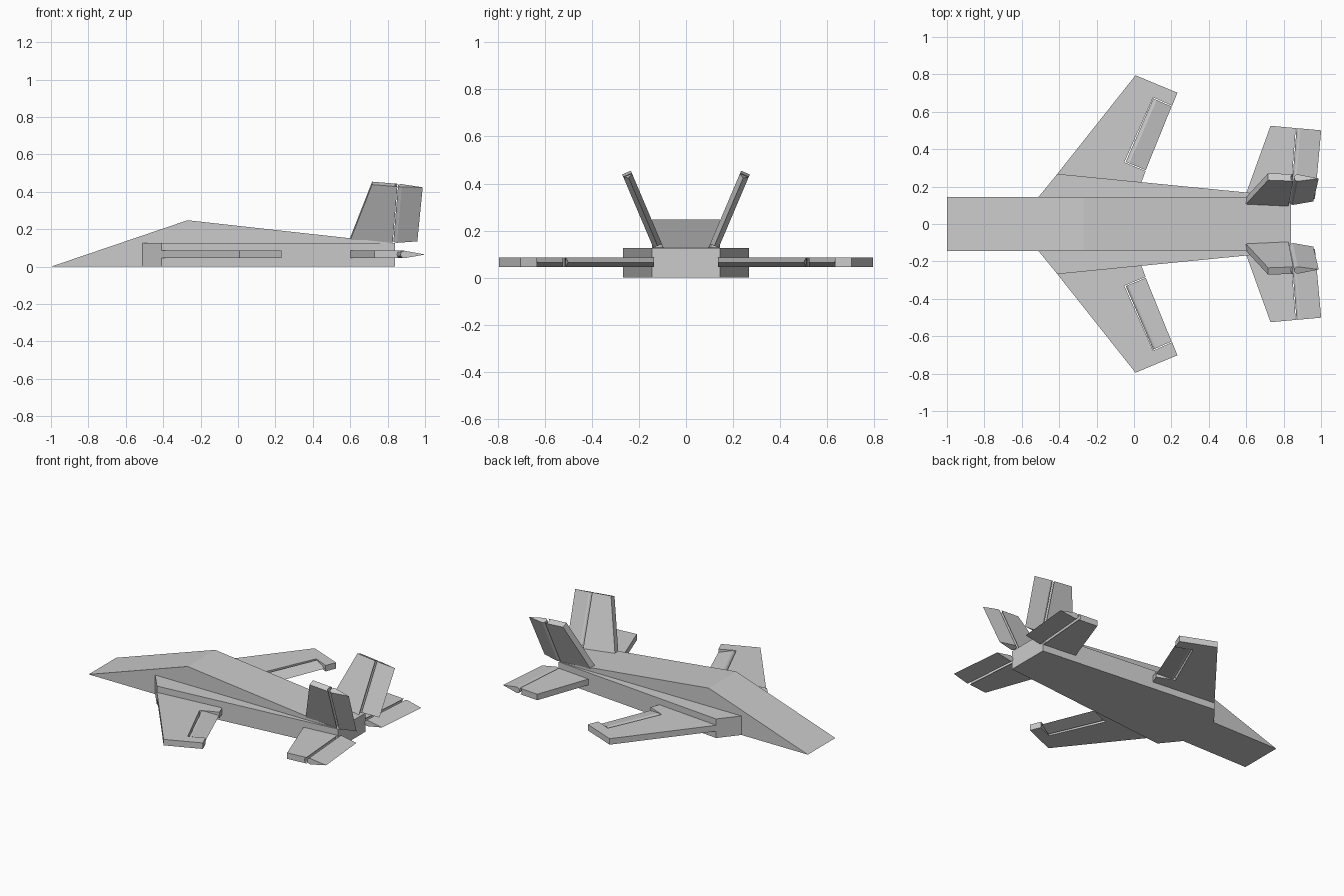
import bpy, bmesh
from math import cos, sin, pi, radians
from mathutils import Vector as V

if "Cube" in bpy.data.objects:
    bpy.data.objects.remove(bpy.data.objects["Cube"])

H = 0.02  # half thickness of every wing panel
UP = V((0, 0, 1))


def loft(name, a, b, mirror=True):
    """Closed solid between two matching outlines, optionally mirrored in y."""
    bm = bmesh.new()
    va, vb = [bm.verts.new(p) for p in a], [bm.verts.new(p) for p in b]
    n = len(a)
    bm.faces.new(va)
    bm.faces.new(vb[::-1])
    for i in range(n):
        j = (i + 1) % n
        bm.faces.new((va[i], vb[i], vb[j], va[j]))
    bmesh.ops.recalc_face_normals(bm, faces=bm.faces)
    me = bpy.data.meshes.new(name)
    bm.to_mesh(me)
    bm.free()
    ob = bpy.data.objects.new(name, me)
    bpy.context.collection.objects.link(ob)
    if mirror:
        ob.modifiers.new("mirror", 'MIRROR').use_axis = (False, True, False)
    return ob


def slab(name, outline, z0, z1):
    return loft(name, [V((x, y, z0)) for x, y in outline],
                [V((x, y, z1)) for x, y in outline])


def flap_section(nose, te, up):
    """Rounded nose tapering to a sharp trailing edge."""
    c = (te - nose).normalized()
    mid = nose + c * H
    arc = [mid + H * (cos(t) * c + sin(t) * up)
           for t in (pi / 2 + pi * k / 6 for k in range(7))]
    return arc + [te]


# Wedge fuselage
side = [(-1, 0), (-0.27, 0.248), (0.84, 0.125), (0.84, 0)]
loft("fuselage", [V((x, -0.145, z)) for x, z in side],
     [V((x, 0.145, z)) for x, z in side], mirror=False)

# Side intakes tapering to the tail
slab("side_intakes", [(-0.51, 0.145), (-0.41, 0.268), (0.84, 0.145)], 0, 0.127)

# Main wings with a notch for the aileron
slab("main_wings", [(-0.39, 0.24), (-0.41, 0.268), (0.008, 0.795), (0.232, 0.702),
                    (0.204, 0.632), (0.103, 0.677), (-0.052, 0.33),
                    (0.062, 0.283), (0.04, 0.225), (0.03, 0.2)], 0.045, 0.085)
zc = 0.065
loft("ailerons",
     flap_section(V((-0.044, 0.332, zc)), V((0.063, 0.288, zc)), UP),
     flap_section(V((0.103, 0.671, zc)), V((0.201, 0.628, zc)), UP))


def tail(fixed_name, flap_name, origin, cant, flap_root):
    """Swept fixed panel plus hinged flap, canted about the x axis."""
    span, up = V((0, cos(cant), sin(cant))), V((0, -sin(cant), cos(cant)))

    def pt(x, s, t=0):
        if s > 0.3:  # tip edge slopes back slightly
            s -= 0.09 * (x - 0.73)
        return origin + V((x, 0, 0)) + span * s + up * t

    def fixed(s):
        le, r = 0.6 + 0.361 * s, 0.838 + 0.075 * s
        arc = [(r - 0.014 * cos(k * pi / 6), H * sin(k * pi / 6)) for k in range(3, -4, -1)]
        return [pt(le, s, -H), pt(le, s, H)] + [pt(x, s, t) for x, t in arc]

    def flap(s):
        return flap_section(pt(0.842 + 0.075 * s, s), pt(0.97 + 0.085 * s, s), up)

    loft(fixed_name, fixed(-0.04), fixed(0.36))
    loft(flap_name, flap(flap_root), flap(0.36))


# Horizontal tail and canted twin fins
tail("tailplanes", "elevators", V((0, 0.165, zc)), 0, -0.03)
tail("tail_fins", "rudders", V((-0.013, 0.112, 0.115)), radians(67), 0.022)
